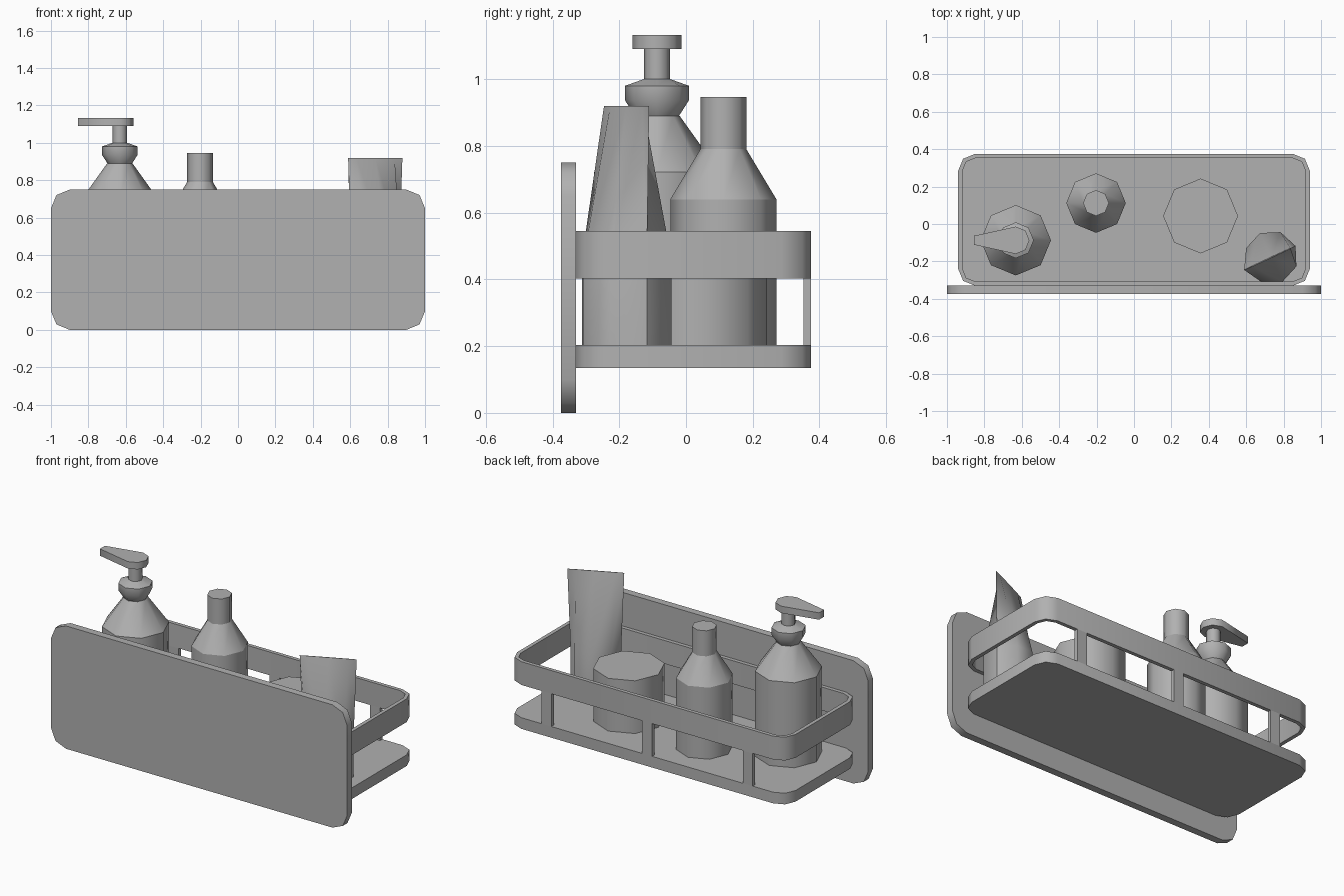
import bpy, bmesh
from math import sin, cos, pi, radians
from mathutils import Matrix, Vector

if "Cube" in bpy.data.objects:
    bpy.data.objects.remove(bpy.data.objects["Cube"])

# Mid-grey finish shared by all parts
grey = bpy.data.materials.new("mid_grey")
grey.diffuse_color = (0.44, 0.44, 0.44, 1)
grey.use_nodes = True
grey.node_tree.nodes["Principled BSDF"].inputs["Base Color"].default_value = grey.diffuse_color


def loft(name, rings, closed=False):
    """Skin equal-length rings; closed joins last to first, otherwise both ends are capped."""
    bm = bmesh.new()
    vs = [[bm.verts.new(p) for p in r] for r in rings]
    n = len(vs[0])
    for i in range(len(vs) if closed else len(vs) - 1):
        a, b = vs[i], vs[(i + 1) % len(vs)]
        for k in range(n):
            bm.faces.new((a[k], a[(k + 1) % n], b[(k + 1) % n], b[k]))
    if not closed:
        bm.faces.new(vs[0][::-1])
        bm.faces.new(vs[-1])
    bmesh.ops.recalc_face_normals(bm, faces=bm.faces[:])
    for f in bm.faces:
        f.smooth = True
    # rims stay sharp, side walls shade smoothly
    for r in vs:
        for k in range(n):
            bm.edges.get((r[k], r[(k + 1) % n])).smooth = False
    me = bpy.data.meshes.new(name)
    bm.to_mesh(me)
    bm.free()
    me.materials.append(grey)
    ob = bpy.data.objects.new(name, me)
    bpy.context.collection.objects.link(ob)
    return ob


def rounded(x0, x1, y0, y1, r):
    """Rectangle outline with two-segment round corners."""
    corners = [(x1 - r, y1 - r, 0), (x0 + r, y1 - r, 90), (x0 + r, y0 + r, 180), (x1 - r, y0 + r, 270)]
    return [(cx + r * cos(radians(a + s)), cy + r * sin(radians(a + s)))
            for cx, cy, a in corners for s in (0, 45, 90)]


def at_z(outline, z):
    return [(x, y, z) for x, y in outline]


def turned(name, x, y, profile):
    """Eight-sided turned body from (radius, z) pairs."""
    return loft(name, [[(x + r * cos(k * pi / 4), y + r * sin(k * pi / 4), z) for k in range(8)]
                       for r, z in profile])


# Wall plate
plate = rounded(-1, 1, 0, 0.75, 0.1)
loft("wall_plate", [[(x, y, z) for x, z in plate] for y in (-0.375, -0.33)])

# Shelf base and guard rail
outer = rounded(-0.94, 0.94, -0.33, 0.375, 0.09)
inner = rounded(-0.917, 0.917, -0.307, 0.352, 0.067)
loft("shelf_base", [at_z(outer, 0.135), at_z(outer, 0.203)])
loft("guard_rail", [at_z(outer, 0.403), at_z(outer, 0.545), at_z(inner, 0.545), at_z(inner, 0.403)], True)

# Rail posts
for i, px in enumerate((-0.68, 0, 0.68)):
    rect = [(px - 0.033, 0.352), (px + 0.033, 0.352), (px + 0.033, 0.375), (px - 0.033, 0.375)]
    post = loft(f"rail_post_{i + 1}", [at_z(rect, 0.203), at_z(rect, 0.403)])
    for p in post.data.polygons:
        p.use_smooth = False

# Pump bottle, collar, stem and nozzle head
X, Y = -0.632, -0.087
turned("pump_bottle", X, Y, [(0.188, 0.203), (0.188, 0.722), (0.068, 0.89)])
collar = turned("pump_collar", X, Y, [(0.066, 0.89), (0.096, 0.937), (0.096, 0.98), (0.04, 1.0)])
for e in collar.data.edges:  # lower bevel blends into the collar wall
    if all(abs(collar.data.vertices[v].co.z - 0.937) < 1e-4 for v in e.vertices):
        e.use_edge_sharp = False
turned("pump_stem", X, Y, [(0.039, 0.998), (0.039, 1.092)])
head = [(X + 0.073 * cos(a), Y + 0.073 * sin(a)) for a in [k * pi / 4 for k in range(-2, 3)]]
head += [(-0.855, Y + 0.024), (-0.855, Y - 0.024)]
loft("pump_head", [at_z(head, 1.09), at_z(head, 1.132)])

# Tall bottle and jar
turned("tall_bottle", -0.203, 0.112, [(0.159, 0.203), (0.159, 0.64), (0.069, 0.79), (0.069, 0.946)])
turned("jar", 0.356, 0.043, [(0.2, 0.203), (0.2, 0.525)])

# Squeeze tube: octagonal base pinched to a flat crimp
turn = Matrix.Translation((0.734, -0.178, 0)) @ Matrix.Rotation(radians(25), 4, 'Z')
tube = loft("squeeze_tube", [[turn @ Vector((a * cos(k * pi / 4), b * sin(k * pi / 4), z)) for k in range(8)]
                             for a, b, z in ((0.143, 0.143, 0.203), (0.143, 0.143, 0.46), (0.16, 0.002, 0.92))])
bm = bmesh.new()
bm.from_mesh(tube.data)
bm.verts.ensure_lookup_table()
low, top = bm.verts[8:16], bm.verts[16:24]
for k in range(8):  # mirrored diagonals across the crimp, sharp side seams
    j = (k + 1) % 8
    quad = next(f for f in low[k].link_faces if low[j] in f.verts and top[k] in f.verts and top[j] in f.verts)
    pair = (low[k], top[j]) if k < 4 else (low[j], top[k])
    bmesh.utils.face_split(quad, *pair)
for k in (0, 4):
    bm.edges.get((low[k], top[k])).smooth = False
    bm.edges.get((bm.verts[k], low[k])).smooth = False
for e in bm.edges:  # tapered faces flow out of the base
    if e.verts[0] in low and e.verts[1] in low:
        e.smooth = True
bm.to_mesh(tube.data)
bm.free()
